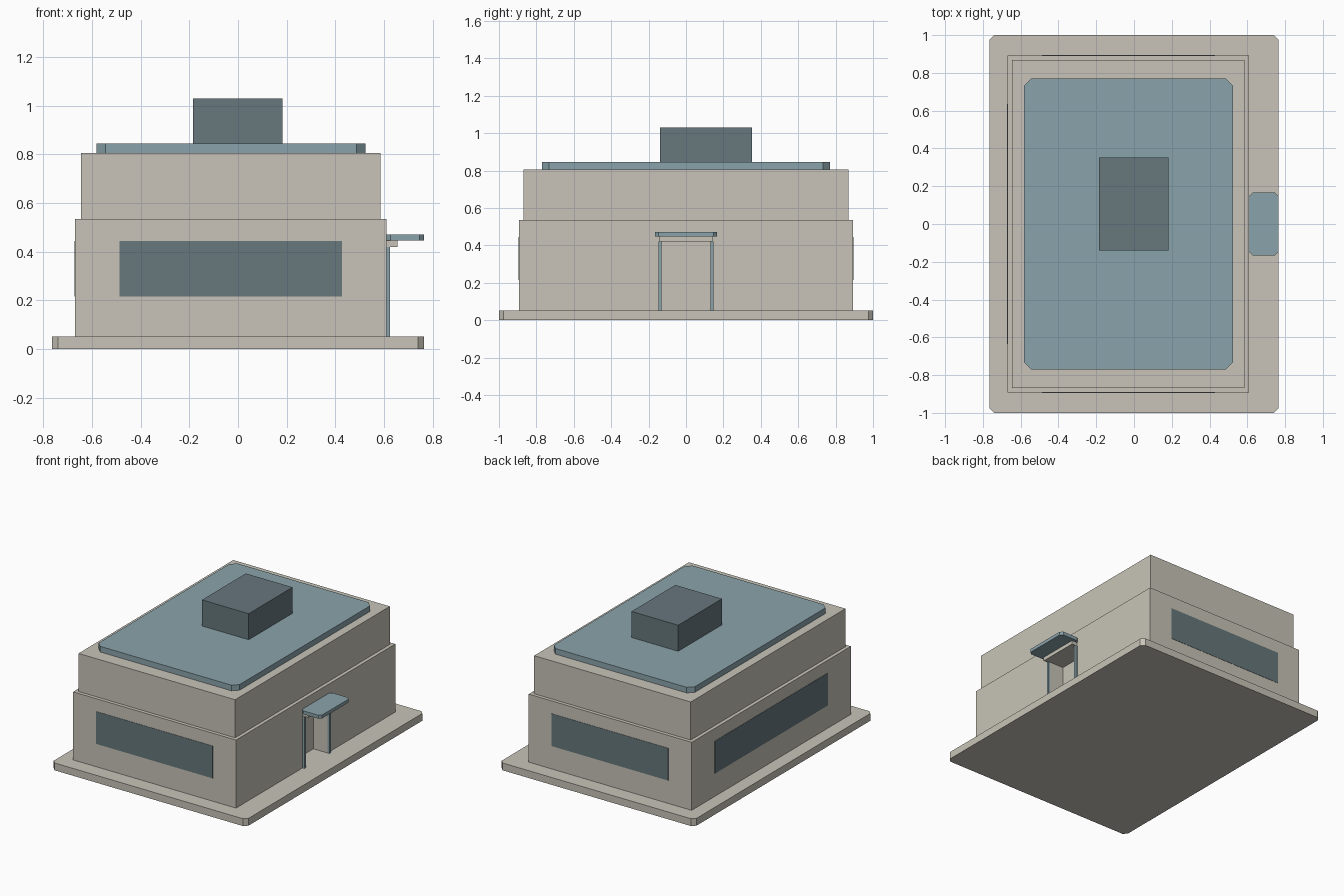
import bpy
import bmesh

cube = bpy.data.objects.get("Cube")
if cube:
    bpy.data.objects.remove(cube, do_unlink=True)


def material(name, rgb):
    m = bpy.data.materials.new(name)
    m.use_nodes = True
    m.diffuse_color = (*rgb, 1)
    m.node_tree.nodes["Principled BSDF"].inputs["Base Color"].default_value = (*rgb, 1)
    return m


BEIGE = material("warm_beige", (0.58, 0.55, 0.48))
BLUE = material("pale_blue", (0.255, 0.37, 0.41))
DARK = material("slate_grey", (0.135, 0.184, 0.202))


def box(name, xs, ys, zs, mat, chamfer=0):
    """Box between the given limits, with optional chamfered vertical edges."""
    bm = bmesh.new()
    bmesh.ops.create_cube(bm, size=1)
    for v in bm.verts:
        v.co = [lim[0] if c < 0 else lim[1] for c, lim in zip(v.co, (xs, ys, zs))]
    if chamfer:
        upright = [e for e in bm.edges
                   if abs(e.verts[0].co.z - e.verts[1].co.z) > 0.001]
        bmesh.ops.bevel(bm, geom=upright, offset=chamfer, offset_type='OFFSET',
                        segments=1, affect='EDGES')
    mesh = bpy.data.meshes.new(name)
    bm.to_mesh(mesh)
    bm.free()
    mesh.materials.append(mat)
    ob = bpy.data.objects.new(name, mesh)
    bpy.context.collection.objects.link(ob)
    return ob


# Ground slab, two stepped storeys, roof deck and rooftop unit
box("base_slab", (-0.765, 0.765), (-1, 1), (0, 0.052), BEIGE, 0.025)
lower = box("lower_storey", (-0.67, 0.61), (-0.893, 0.893), (0.052, 0.535), BEIGE)
box("upper_storey", (-0.645, 0.585), (-0.868, 0.868), (0.535, 0.805), BEIGE)
box("roof_deck", (-0.582, 0.525), (-0.77, 0.77), (0.805, 0.845), BLUE, 0.038)
box("rooftop_unit", (-0.185, 0.182), (-0.14, 0.352), (0.845, 1.03), DARK)

# Door recess in the side wall
cutter = box("door_cutter", (0.50, 0.70), (-0.132, 0.132), (0.03, 0.42), BEIGE)
cutter.hide_render = True
cutter.hide_viewport = True
cut = lower.modifiers.new("door_recess", 'BOOLEAN')
cut.operation = 'DIFFERENCE'
cut.solver = 'EXACT'
cut.object = cutter

# Door frame and canopy
box("door_lintel", (0.61, 0.655), (-0.145, 0.145), (0.42, 0.446), BEIGE)
box("door_canopy", (0.61, 0.765), (-0.166, 0.166), (0.446, 0.47), BLUE, 0.018)
for side, y in (("front", -0.14), ("back", 0.14)):
    box(side + "_door_post", (0.605, 0.625), (y - 0.008, y + 0.008),
        (0.052, 0.42), BLUE)

# Window strips on the other three walls
T = 0.002
for name, y in (("front_window", -0.893), ("back_window", 0.893)):
    box(name, (-0.487, 0.428), (y - T, y + T), (0.215, 0.445), DARK)
box("side_window", (-0.67 - T, -0.67 + T), (-0.635, 0.635), (0.215, 0.445), DARK)
